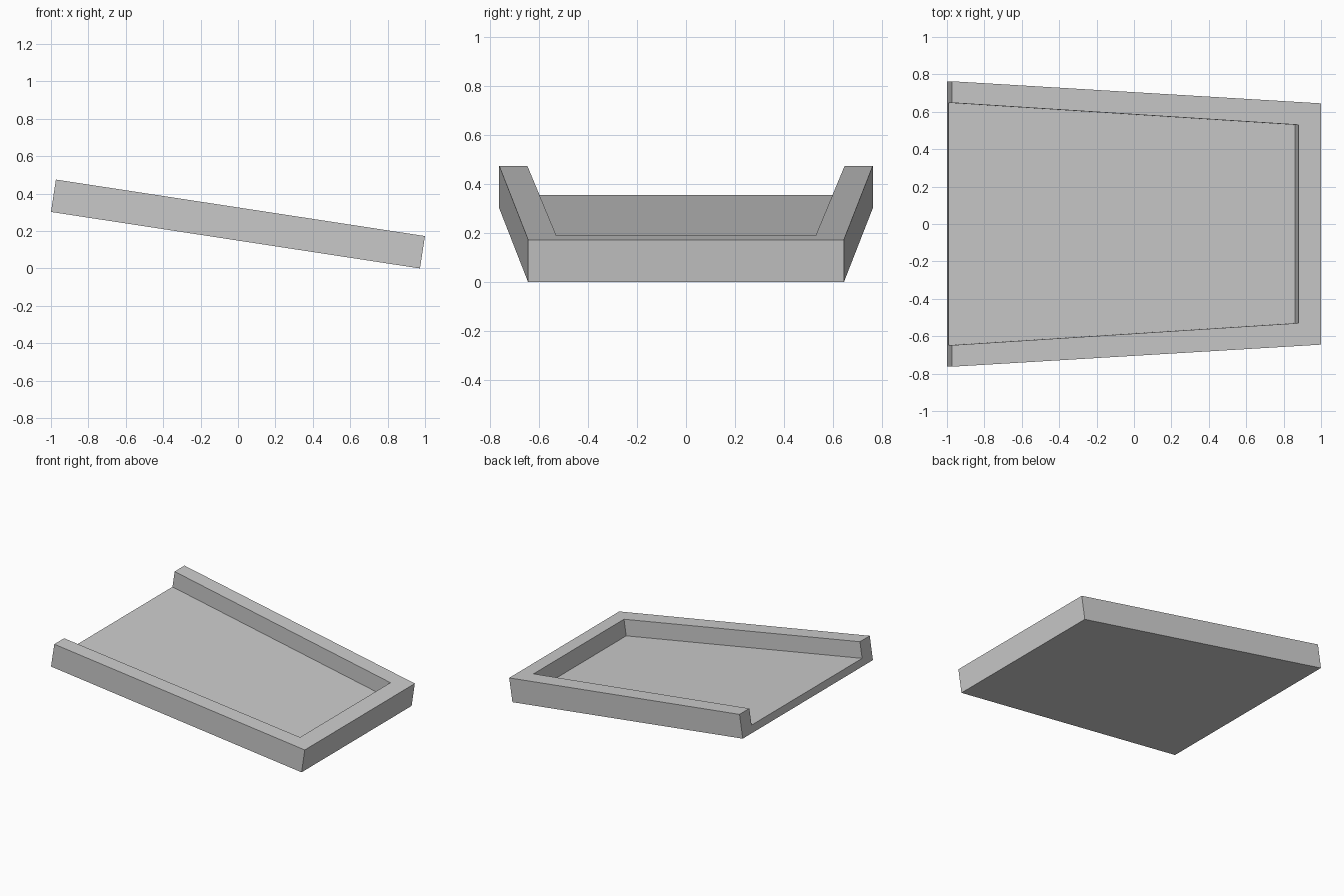
import bpy, bmesh, math
from mathutils import Matrix

if "Cube" in bpy.data.objects:
    bpy.data.objects.remove(bpy.data.objects["Cube"])

TILT = math.asin(0.302 / 1.996)
LENGTH = 1.996      # along the slope
FLOOR = 0.055       # slab thickness
HEIGHT = 0.175      # slab plus rim
PLACE = Matrix.Translation((-1, 0, 0.302)) @ Matrix.Rotation(TILT, 4, 'Y')


def prism(name, outline, z0, z1):
    """Extrude a plan outline along z, then lay it on the slope."""
    bm = bmesh.new()
    face = bm.faces.new([bm.verts.new((x, y, z0)) for x, y in outline])
    top = bmesh.ops.extrude_face_region(bm, geom=[face])
    verts = [v for v in top["geom"] if isinstance(v, bmesh.types.BMVert)]
    bmesh.ops.translate(bm, verts=verts, vec=(0, 0, z1 - z0))
    bm.transform(PLACE)
    bmesh.ops.recalc_face_normals(bm, faces=bm.faces)
    mesh = bpy.data.meshes.new(name)
    bm.to_mesh(mesh)
    bm.free()
    obj = bpy.data.objects.new(name, mesh)
    bpy.context.collection.objects.link(obj)
    return obj


def mirrored(half):
    """Complete a half outline across y = 0."""
    return half + [(x, -y) for x, y in reversed(half)]


# Tapered sloping floor
outer = [(0, 0.763), (LENGTH, 0.645)]
prism("tray_floor", mirrored(outer), 0, FLOOR)

# U-shaped rim, open at the raised end
inner = [(LENGTH - 0.121, 0.53), (0, 0.648)]
right_side = [(x, -y) for x, y in inner]
outline = outer + [(x, -y) for x, y in reversed(outer)] + right_side[::-1] + inner[:1] + inner[1:]
prism("tray_rim", outline, FLOOR, HEIGHT)
